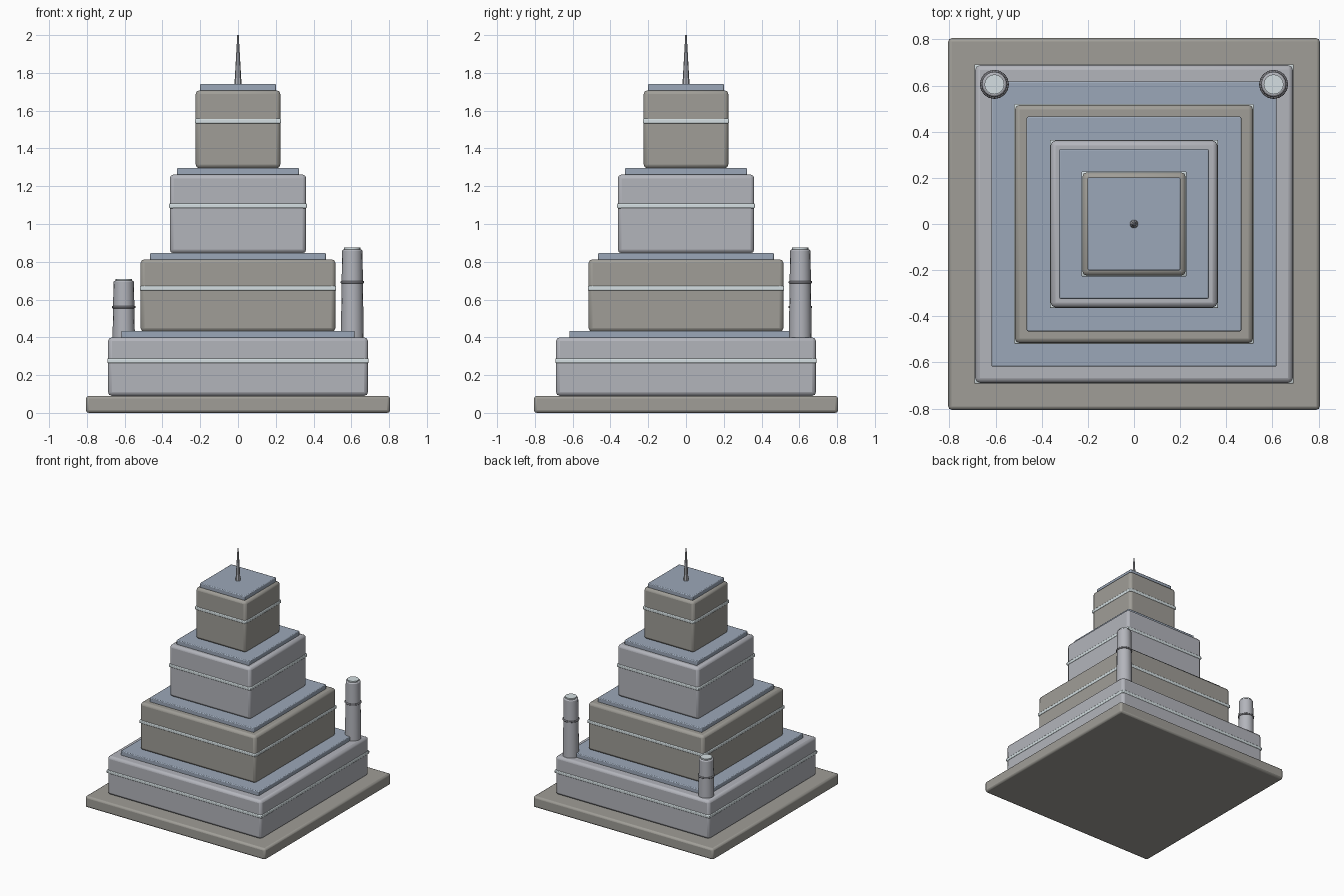
import bpy, math

if "Cube" in bpy.data.objects:
    bpy.data.objects.remove(bpy.data.objects["Cube"])


def material(name, rgb):
    m = bpy.data.materials.new(name)
    m.diffuse_color = (*rgb, 1)
    m.use_nodes = True
    m.node_tree.nodes["Principled BSDF"].inputs["Base Color"].default_value = m.diffuse_color
    return m


STONE = material("warm_stone", (0.35, 0.34, 0.31))
CONCRETE = material("pale_concrete", (0.45, 0.46, 0.50))
ROOF = material("blue_roof", (0.33, 0.39, 0.48))
GLOW = material("light_strip", (0.66, 0.74, 0.76))
METAL = material("dark_metal", (0.20, 0.20, 0.22))


def slab(name, half, z0, z1, bevel, mat, segments=2):
    """Square block with softened edges."""
    bpy.ops.mesh.primitive_cube_add(size=1, location=(0, 0, (z0 + z1) / 2))
    ob = bpy.context.object
    ob.name = name
    ob.scale = (2 * half, 2 * half, z1 - z0)
    bpy.ops.object.transform_apply(location=False, rotation=False, scale=True)
    ob.data.materials.append(mat)
    mod = ob.modifiers.new("soft_edges", 'BEVEL')
    mod.width = bevel
    mod.segments = segments
    bpy.ops.object.shade_smooth_by_angle(angle=math.radians(35))
    return ob


def post(name, x, y, z0, z1, r0, r1, mat, sides=16, bevel=0):
    """Upright tapered cylinder."""
    bpy.ops.mesh.primitive_cone_add(vertices=sides, radius1=r0, radius2=r1,
                                    depth=z1 - z0, location=(x, y, (z0 + z1) / 2))
    ob = bpy.context.object
    ob.name = name
    ob.data.materials.append(mat)
    if bevel:
        mod = ob.modifiers.new("soft_edges", 'BEVEL')
        mod.width = bevel
        mod.segments = 2
        mod.limit_method = 'ANGLE'
        mod.angle_limit = math.radians(40)
    bpy.ops.object.shade_smooth_by_angle(angle=math.radians(35))
    return ob


# Ground plinth
slab("plinth", 0.805, 0, 0.09, 0.015, STONE)

# Stepped tiers: half width, bottom, top, roof half width, strip height
tiers = [
    (0.688, 0.09, 0.40, 0.618, 0.276, CONCRETE),
    (0.516, 0.43, 0.813, 0.465, 0.660, STONE),
    (0.361, 0.845, 1.262, 0.324, 1.096, CONCRETE),
    (0.224, 1.295, 1.708, 0.201, 1.545, STONE),
]
for i, (half, z0, z1, roof, strip, mat) in enumerate(tiers, 1):
    slab(f"tier_{i}", half, z0, z1, 0.02, mat)
    slab(f"tier_{i}_roof", roof, z1 - 0.005, z1 + 0.034, 0.006, ROOF)
    slab(f"tier_{i}_light_strip", half + 0.004, strip - 0.013, strip + 0.013, 0.006, GLOW)

# Spire on the top roof
post("spire", 0, 0, 1.735, 2.0, 0.019, 0.004, CONCRETE, sides=8)

# Rear corner chimneys, right one taller
for side, x, top in (("right", 0.605, 0.865), ("left", -0.605, 0.70)):
    post(f"chimney_{side}", x, 0.605, 0.05, top, 0.065, 0.054, CONCRETE, bevel=0.008)
    post(f"chimney_{side}_cap", x, 0.605, top - 0.02, top + 0.01, 0.043, 0.043, GLOW)
    ring = top * 0.8
    bpy.ops.mesh.primitive_torus_add(major_segments=16, minor_segments=8,
                                     major_radius=0.056, minor_radius=0.007,
                                     location=(x, 0.605, ring))
    band = bpy.context.object
    band.name = f"chimney_{side}_ring"
    band.data.materials.append(METAL)
    bpy.ops.object.shade_smooth_by_angle(angle=math.radians(50))
